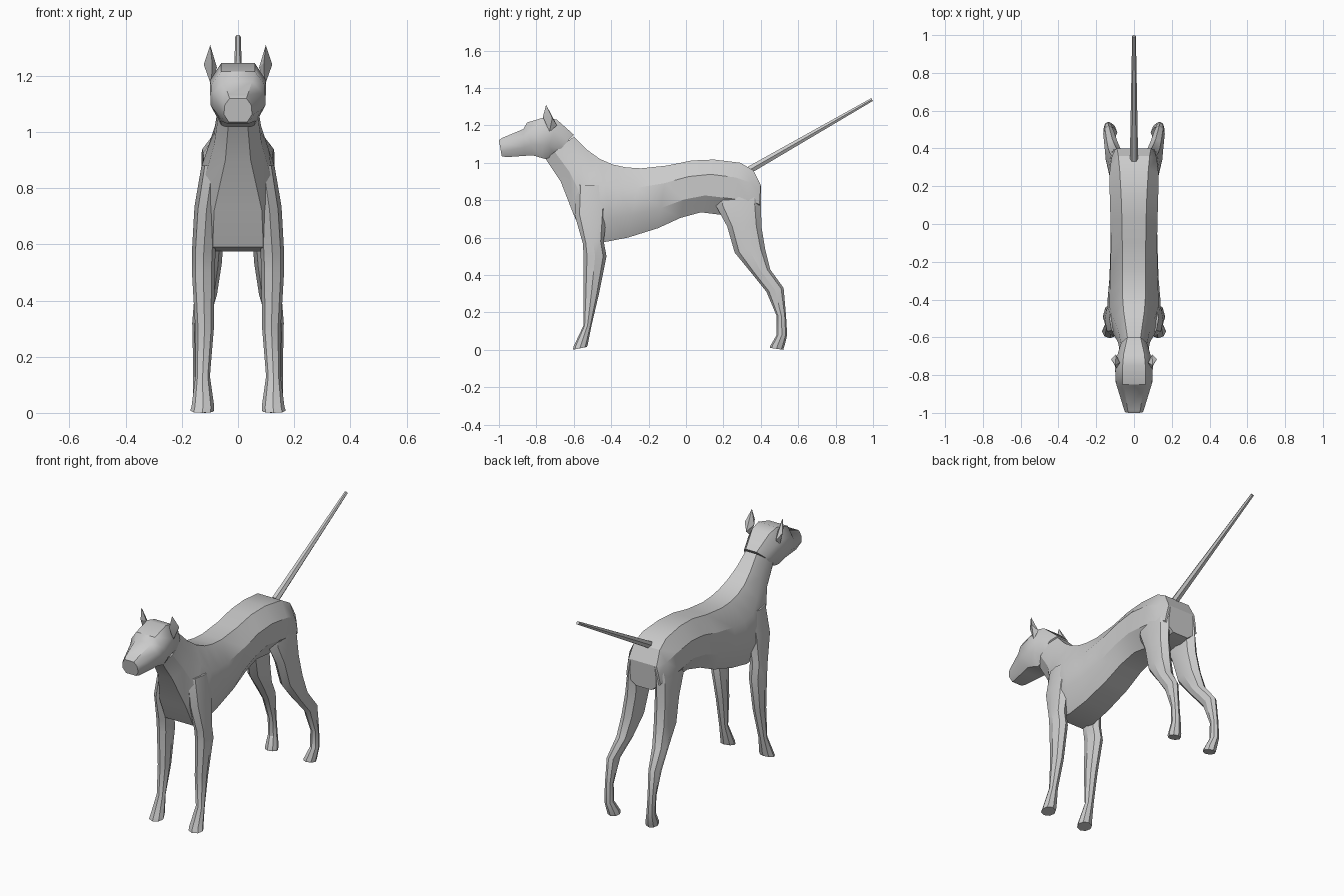
import bpy, bmesh, math
from mathutils import Vector


def finish(name, bm, mirror=False, angle=30):
    bmesh.ops.recalc_face_normals(bm, faces=bm.faces)
    me = bpy.data.meshes.new(name)
    bm.to_mesh(me)
    bm.free()
    ob = bpy.data.objects.new(name, me)
    bpy.context.collection.objects.link(ob)
    if mirror:
        m = ob.modifiers.new("Mirror", 'MIRROR')
        m.use_mirror_merge = False
    bpy.ops.object.select_all(action='DESELECT')
    ob.select_set(True)
    bpy.context.view_layer.objects.active = ob
    bpy.ops.object.shade_smooth_by_angle(angle=math.radians(angle))
    return ob


def loft(name, rings, mirror=False, angle=30):
    bm = bmesh.new()
    vs = [[bm.verts.new(p) for p in r] for r in rings]
    n = len(vs[0])
    for a, b in zip(vs, vs[1:]):
        for i in range(n):
            j = (i + 1) % n
            bm.faces.new((a[i], a[j], b[j], b[i]))
    bm.faces.new(vs[0])
    bm.faces.new(vs[-1])
    return finish(name, bm, mirror, angle)


def section(ty, tz, by, bz, *widths):
    """Slanted 8-sided section between a top and a bottom point."""
    steps = (0, 0.28, 0.68, 1)
    half = [(w, ty + (by - ty) * t, tz + (bz - tz) * t) for w, t in zip(widths, steps)]
    return half + [(-x, y, z) for x, y, z in reversed(half)]


def leg_ring(x0, x1, y0, z0, y1, z1):
    """8-sided leg section from its inner/outer x and front/back points."""
    ring = []
    for i in range(8):
        a = math.pi * i / 4
        c, s = math.cos(a), math.sin(a)
        t = (s + 1) / 2
        ring.append(((x0 + x1) / 2 + (x1 - x0) / 2 * c, y0 + (y1 - y0) * t, z0 + (z1 - z0) * t))
    return ring


# Neck and torso
loft("body", [section(*s) for s in (
    (-0.60, 1.14, -0.75, 1.02, .035, .068, .070, .035),
    (-0.53, 1.07, -0.67, 0.90, .045, .082, .085, .045),
    (-0.46, 1.02, -0.60, 0.72, .055, .110, .125, .085),
    (-0.39, 0.99, -0.54, 0.59, .060, .130, .142, .090),
    (-0.32, 0.975, -0.44, 0.575, .062, .128, .140, .085),
    (-0.24, 0.97, -0.31, 0.60, .062, .125, .130, .080),
    (-0.10, 0.985, -0.15, 0.65, .062, .122, .125, .075),
    (0.03, 1.012, -0.03, 0.705, .064, .124, .122, .070),
    (0.15, 1.017, 0.08, 0.735, .068, .128, .122, .065),
    (0.29, 1.00, 0.20, 0.72, .076, .130, .128, .060),
    (0.36, 0.96, 0.32, 0.72, .083, .120, .125, .055),
    (0.40, 0.88, 0.39, 0.73, .090, .100, .110, .050),
)])

# Head with muzzle
loft("head", [section(*s) for s in (
    (-1.00, 1.12, -0.985, 1.035, .030, .047, .050, .032),
    (-0.985, 1.132, -0.96, 1.03, .034, .054, .056, .038),
    (-0.87, 1.18, -0.86, 1.037, .050, .088, .088, .055),
    (-0.85, 1.215, -0.82, 1.04, .060, .096, .098, .062),
    (-0.75, 1.245, -0.77, 1.025, .060, .100, .098, .060),
    (-0.69, 1.23, -0.75, 1.02, .055, .092, .090, .050),
    (-0.60, 1.15, -0.70, 1.04, .035, .068, .070, .040),
)], angle=40)

# Ears
bm = bmesh.new()
tip, base = bm.verts.new((.099, -.748, 1.31)), bm.verts.new((.095, -.73, 1.165))
mid = [bm.verts.new(p) for p in ((.075, -.735, 1.23), (.092, -.765, 1.245),
                                 (.122, -.715, 1.24), (.095, -.69, 1.20))]
for i in range(4):
    a, b = mid[i], mid[(i + 1) % 4]
    bm.faces.new((a, b, tip))
    bm.faces.new((b, a, base))
finish("ears", bm, mirror=True)

# Front legs
loft("front_legs", [leg_ring(*r) for r in (
    (.085, .170, -.605, .00, -.53, .015),
    (.085, .165, -.600, .02, -.525, .03),
    (.100, .152, -.548, .13, -.505, .13),
    (.086, .152, -.547, .30, -.465, .30),
    (.083, .164, -.547, .50, -.425, .50),
    (.080, .164, -.552, .57, -.440, .58),
    (.070, .155, -.595, .72, -.420, .75),
    (.050, .130, -.590, .88, -.410, .88),
)], mirror=True)

# Hind legs
loft("hind_legs", [leg_ring(*r) for r in (
    (.088, .158, .450, .01, .520, .00),
    (.090, .160, .450, .02, .528, .025),
    (.110, .160, .485, .08, .541, .08),
    (.115, .160, .485, .18, .535, .18),
    (.105, .163, .430, .31, .522, .33),
    (.075, .155, .350, .41, .450, .43),
    (.058, .150, .260, .52, .423, .54),
    (.048, .142, .220, .66, .403, .66),
    (.045, .134, .160, .77, .401, .80),
    (.040, .115, .160, .87, .400, .88),
)], mirror=True)

# Tail
start, end = Vector((0, .34, .962)), Vector((0, .995, 1.338))
q = (end - start).to_track_quat('Z', 'Y')
loft("tail", [[p + q @ Vector((r * math.cos(a * math.pi / 3), r * math.sin(a * math.pi / 3), 0))
               for a in range(6)] for p, r in ((start, .022), (end, .010))])
